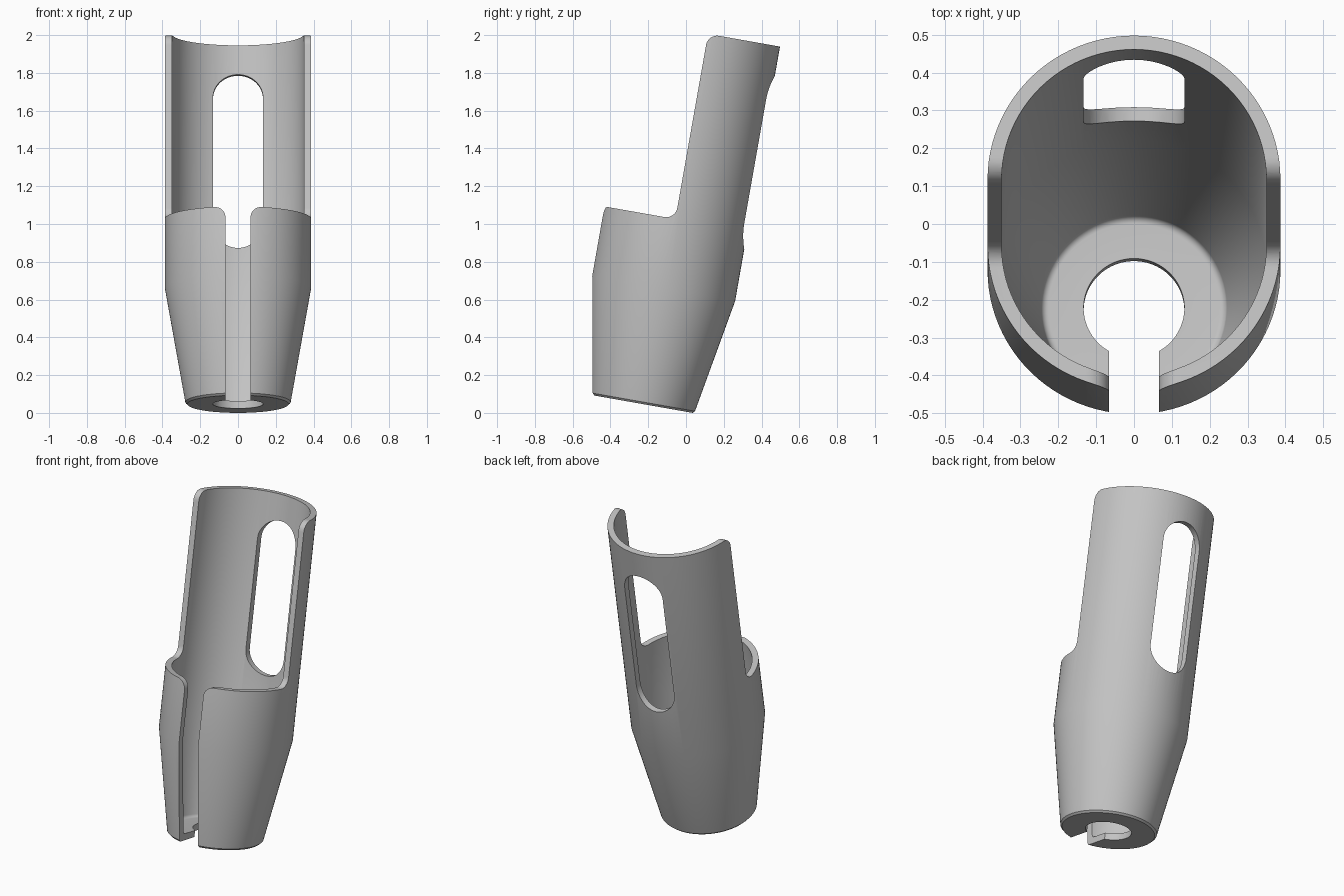
import bpy, bmesh
from math import sin, cos, pi, radians
from mathutils import Matrix

cube = bpy.data.objects.get("Cube")
if cube:
    bpy.data.objects.remove(cube)

RO, RI = 0.387, 0.35          # tube radii
HOLE, FLOOR = 0.133, 0.04     # floor hole radius and floor thickness
BEND, RIM, TOP = 0.622, 0.995, 1.99
FIL = 0.06                    # corner fillet


def add_object(name, bm):
    bmesh.ops.recalc_face_normals(bm, faces=bm.faces[:])
    mesh = bpy.data.meshes.new(name)
    bm.to_mesh(mesh)
    bm.free()
    ob = bpy.data.objects.new(name, mesh)
    bpy.context.collection.objects.link(ob)
    return ob


def lathe(name, profile, seg=96):
    bm = bmesh.new()
    rings = [[bm.verts.new((r * cos(2 * pi * i / seg), r * sin(2 * pi * i / seg), z))
              for i in range(seg)] for r, z in profile]
    for a, b in zip(rings, rings[1:] + rings[:1]):
        for i in range(seg):
            j = (i + 1) % seg
            bm.faces.new((a[i], a[j], b[j], b[i]))
    return add_object(name, bm)


def arc(cx, cy, r, start, end, n=12):
    return [(cx + r * cos(radians(start + (end - start) * i / n)),
             cy + r * sin(radians(start + (end - start) * i / n))) for i in range(n + 1)]


def prism(name, points, place, lo, hi):
    """Extrude a 2D outline; place(u, v, w) maps it into space."""
    bm = bmesh.new()
    a, b = [[bm.verts.new(place(u, v, w)) for u, v in points] for w in (lo, hi)]
    bm.faces.new(a)
    bm.faces.new(b)
    for i in range(len(a)):
        j = (i + 1) % len(a)
        bm.faces.new((a[i], a[j], b[j], b[i]))
    ob = add_object(name, bm)
    ob.hide_render = True
    return ob


def along_x(u, v, w):
    return (w, u, v)


def along_y(u, v, w):
    return (u, w, v)


# Hollow body: tapered base, straight tube, floor with a round hole
inner_fillet = arc(0.226, FLOOR + 0.02, 0.02, -90, -10, 6)
body = lathe("holder_body", [(HOLE, 0), (0.268, 0), (0.279, 0.011), (RO, BEND), (RO, TOP),
                             (RI, TOP), (RI, BEND)] + inner_fillet[::-1] + [(HOLE, FLOOR)])

# Front opening above the lower rim, with rounded corners
opening = prism("front_opening_cutter",
                [(-0.6, RIM)] + arc(-FIL, RIM + FIL, FIL, -90, 0)
                + arc(FIL, TOP - FIL, FIL, 180, 90) + [(FIL, TOP + 0.1), (-0.6, TOP + 0.1)],
                along_x, -0.6, 0.6)

# Narrow front slot, flared at the rim
half = 0.066
right_side = [(half, -0.1)] + arc(half + FIL, RIM - FIL, FIL, 180, 90) + [(half + FIL, RIM + 0.03)]
slot = prism("front_slot_cutter", right_side + [(-x, z) for x, z in reversed(right_side)],
             along_y, -0.6, -0.06)

# Long rounded window in the back wall
window = prism("back_window_cutter", arc(0, 1.70, HOLE, 0, 180, 24) + arc(0, 1.034, HOLE, 180, 360, 24),
               along_y, 0.1, 0.6)

# Apply the cuts
cutters = (opening, slot, window)
for cutter in cutters:
    mod = body.modifiers.new(cutter.name, "BOOLEAN")
    mod.operation = "DIFFERENCE"
    mod.solver = "EXACT"
    mod.object = cutter
graph = bpy.context.evaluated_depsgraph_get()
cut_mesh = bpy.data.meshes.new_from_object(body.evaluated_get(graph))
body.modifiers.clear()
body.data = cut_mesh
for cutter in cutters:
    bpy.data.objects.remove(cutter)

# Lean the holder backwards and stand it on the ground
body.data.transform(Matrix.Translation((0, -0.229, 0.0466)) @ Matrix.Rotation(radians(-10), 4, "X"))

# Material
grey = bpy.data.materials.new("light_grey")
grey.use_nodes = True
colour = (0.55, 0.55, 0.55, 1)
grey.diffuse_color = colour
grey.node_tree.nodes["Principled BSDF"].inputs["Base Color"].default_value = colour
body.data.materials.clear()
body.data.materials.append(grey)

# Smooth shading with sharp edges kept
bpy.ops.object.select_all(action="DESELECT")
body.select_set(True)
bpy.context.view_layer.objects.active = body
bpy.ops.object.shade_smooth_by_angle(angle=radians(30))
